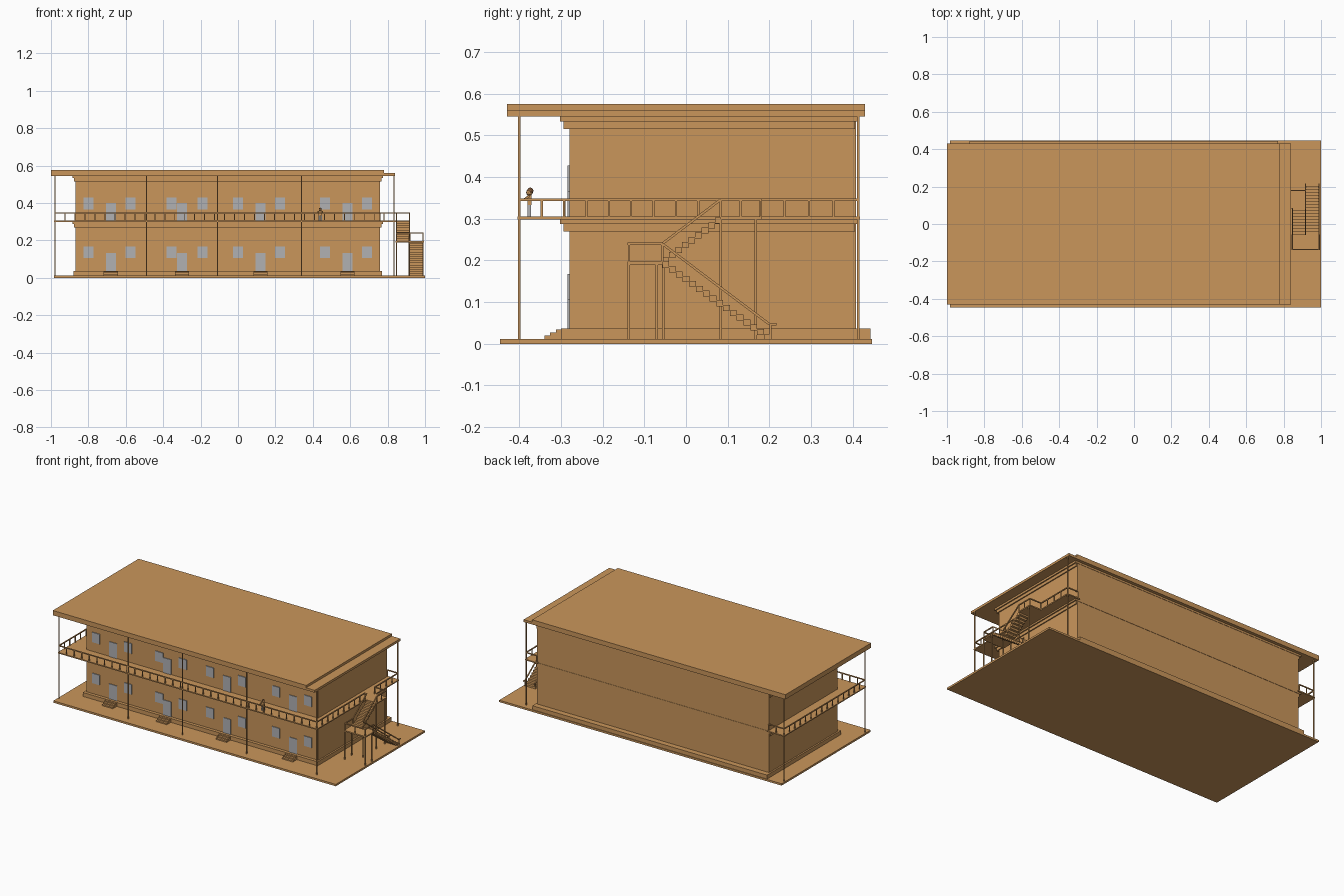
import bpy, bmesh
from mathutils import Vector, Matrix

cube = bpy.data.objects.get("Cube")
if cube:
    bpy.data.objects.remove(cube, do_unlink=True)


def material(name, rgb):
    m = bpy.data.materials.new(name)
    m.use_nodes = True
    m.diffuse_color = (*rgb, 1)
    m.node_tree.nodes["Principled BSDF"].inputs["Base Color"].default_value = (*rgb, 1)
    return m


TAN = material("tan", (0.59, 0.305, 0.105))
GREY = material("pale grey", (0.44, 0.44, 0.45))
BROWN = material("dark brown", (0.22, 0.1, 0.04))


class Part:
    """Collects boxes and bars into one mesh object."""

    def __init__(self, name, mat=TAN):
        self.name, self.mat, self.bm = name, mat, bmesh.new()

    def box(self, x0, x1, y0, y1, z0, z1):
        size = Matrix.Diagonal((x1 - x0, y1 - y0, z1 - z0, 1))
        mid = Matrix.Translation(((x0 + x1) / 2, (y0 + y1) / 2, (z0 + z1) / 2))
        bmesh.ops.create_cube(self.bm, size=1, matrix=mid @ size)

    def bar(self, a, b, t=0.006):
        a, b = Vector(a), Vector(b)
        d = b - a
        turn = d.to_track_quat('Z', 'Y').to_matrix().to_4x4()
        size = Matrix.Diagonal((t, t, d.length, 1))
        bmesh.ops.create_cube(self.bm, size=1, matrix=Matrix.Translation((a + b) / 2) @ turn @ size)

    def ball(self, centre, r):
        bmesh.ops.create_icosphere(self.bm, subdivisions=2, radius=r,
                                   matrix=Matrix.Translation(centre))

    def done(self):
        me = bpy.data.meshes.new(self.name)
        self.bm.to_mesh(me)
        self.bm.free()
        me.materials.append(self.mat)
        ob = bpy.data.objects.new(self.name, me)
        bpy.context.collection.objects.link(ob)
        return ob


def single(name, *dims):
    p = Part(name)
    p.box(*dims)
    p.done()


# Ground, plinth, walls and roof
single("ground_slab", -0.985, 1, -0.447, 0.447, 0, 0.012)
single("plinth", -0.88, 0.77, -0.30, 0.443, 0.012, 0.037)
single("walls", -0.87, 0.76, -0.28, 0.408, 0.03, 0.55)
single("roof_lower", -1, 0.84, -0.43, 0.43, 0.545, 0.56)
single("roof_upper", -1, 0.78, -0.43, 0.43, 0.56, 0.575)

# Stepped cornices below the deck and below the roof
cornice = Part("cornices")
for top in (0.30, 0.545):
    cornice.box(-0.885, 0.775, -0.302, 0.41, top - 0.012, top)
    cornice.box(-0.877, 0.767, -0.294, 0.406, top - 0.03, top - 0.012)
cornice.done()

# Balcony deck around the front and both ends
LEFT, RIGHT, FRONT, BACK = -0.978, 0.835, -0.40, 0.413
deck = Part("balcony_deck")
deck.box(LEFT - 0.005, RIGHT + 0.005, FRONT - 0.005, -0.27, 0.298, 0.305)
deck.box(LEFT - 0.005, -0.86, -0.27, BACK + 0.005, 0.298, 0.305)
deck.box(0.75, RIGHT + 0.005, -0.27, BACK + 0.005, 0.298, 0.305)
deck.done()

# Tall posts
posts = Part("tall_posts")
for x in (LEFT, -0.49, -0.11, 0.34, RIGHT):
    posts.bar((x, FRONT, 0.012), (x, FRONT, 0.545))
for x in (LEFT, RIGHT):
    posts.bar((x, BACK, 0.012), (x, BACK, 0.545))
posts.done()

# Railings
DECK, RAIL = 0.303, 0.346
railing = Part("railings")


def rail_run(a, b, z0=DECK, z1=RAIL, gap=0.053):
    a, b = Vector(a), Vector(b)
    n = max(1, round((b - a).length / gap))
    railing.bar((*a, z1), (*b, z1))
    for i in range(n + 1):
        p = a.lerp(b, i / n)
        railing.bar((*p, z0), (*p, z1), 0.005)


rail_run((LEFT, FRONT), (RIGHT, FRONT))
rail_run((LEFT, FRONT), (LEFT, BACK))
rail_run((LEFT, BACK), (-0.87, BACK))
rail_run((RIGHT, BACK), (0.76, BACK))
rail_run((RIGHT, FRONT), (RIGHT, 0.083))
rail_run((RIGHT, 0.178), (RIGHT, BACK))

# Outside stair: two flights, a middle landing and a top landing
IN, MID, OUT = 0.847, 0.917, 0.99
LAND, LOW = 0.197, 0.012
stair = Part("outside_stair")
stair.box(IN - 0.004, OUT + 0.005, -0.14, -0.055, LAND - 0.008, LAND)
stair.box(RIGHT, MID + 0.003, 0.083, 0.183, 0.298, 0.305)


def flight(x0, x1, y0, z0, y1, z1, n):
    run, rise = (y1 - y0) / n, (z1 - z0) / n
    for i in range(n):
        ya, yb = sorted((y0 + i * run, y0 + (i + 1) * run))
        stair.box(x0, x1, ya, yb, z0 + i * rise - 0.003, z0 + (i + 1) * rise)


flight(MID, OUT, 0.203, LOW, -0.057, LAND, 16)
flight(IN, MID - 0.003, -0.057, LAND, 0.085, 0.303, 9)
stair.done()

# Stair handrails
HAND = 0.24
rail_run((IN, -0.137), (OUT, -0.137), LAND, HAND, 0.08)
for x in (IN, OUT):
    rail_run((x, -0.137), (x, -0.057), LAND, HAND, 0.08)
for x in (MID, OUT):
    railing.bar((x, -0.057, HAND), (x, 0.2, 0.047))
    railing.bar((x, 0.2, 0.047), (x, 0.217, 0.047))
    railing.bar((x, 0.203, LOW), (x, 0.203, 0.047), 0.005)
for x in (IN, MID):
    railing.bar((x, -0.057, HAND), (x, 0.083, RAIL))
rail_run((MID, 0.083), (MID, 0.18))
rail_run((RIGHT, 0.18), (MID, 0.18), gap=0.08)
railing.done()

# Stair supports
support = Part("stair_supports")
for x in (IN, OUT):
    for y in (-0.137, -0.07):
        support.bar((x, y, LOW), (x, y, LAND - 0.004))
support.bar((MID, -0.055, LOW), (MID, -0.055, LAND - 0.004))
for y in (0.084, 0.167):
    support.bar((MID - 0.003, y, LOW), (MID - 0.003, y, 0.3))
support.done()

# Windows and doors on both storeys
DOORS = (-0.68, -0.30, 0.12, 0.585)
windows, doors = Part("windows", GREY), Part("doors", GREY)
for base in (0.037, 0.305):
    sill = 0.105 if base < 0.1 else 0.365
    for x in (-0.80, -0.575, -0.355, -0.19, 0, 0.225, 0.465, 0.69):
        windows.box(x - 0.027, x + 0.027, -0.285, -0.278, sill, sill + 0.063)
    for x in DOORS:
        doors.box(x - 0.027, x + 0.027, -0.284, -0.278, base, base + 0.095)
windows.done()
doors.done()

# Steps up to the ground-floor doors
steps = Part("door_steps")
for x in DOORS:
    for i in range(3):
        steps.box(x - 0.038, x + 0.038, -0.34 + i * 0.014, -0.299, LOW, LOW + (i + 1) * 0.0075)
steps.done()

# Small figure leaning on the front railing
FX, FY = 0.44, -0.376
legs = Part("figure_legs", GREY)
for s in (-1, 1):
    legs.box(FX + s * 0.005 - 0.004, FX + s * 0.005 + 0.004, FY - 0.004, FY + 0.004, 0.305, 0.333)
legs.done()
body = Part("figure_body", TAN)
body.box(FX - 0.009, FX + 0.009, FY - 0.005, FY + 0.005, 0.333, 0.357)
for s in (-1, 1):
    body.bar((FX + s * 0.011, FY, 0.355), (FX + s * 0.013, FY - 0.014, 0.345), 0.005)
body.ball((FX, FY, 0.363), 0.008)
body.done()
hair = Part("figure_hair", BROWN)
hair.ball((FX, FY + 0.002, 0.367), 0.008)
hair.done()
